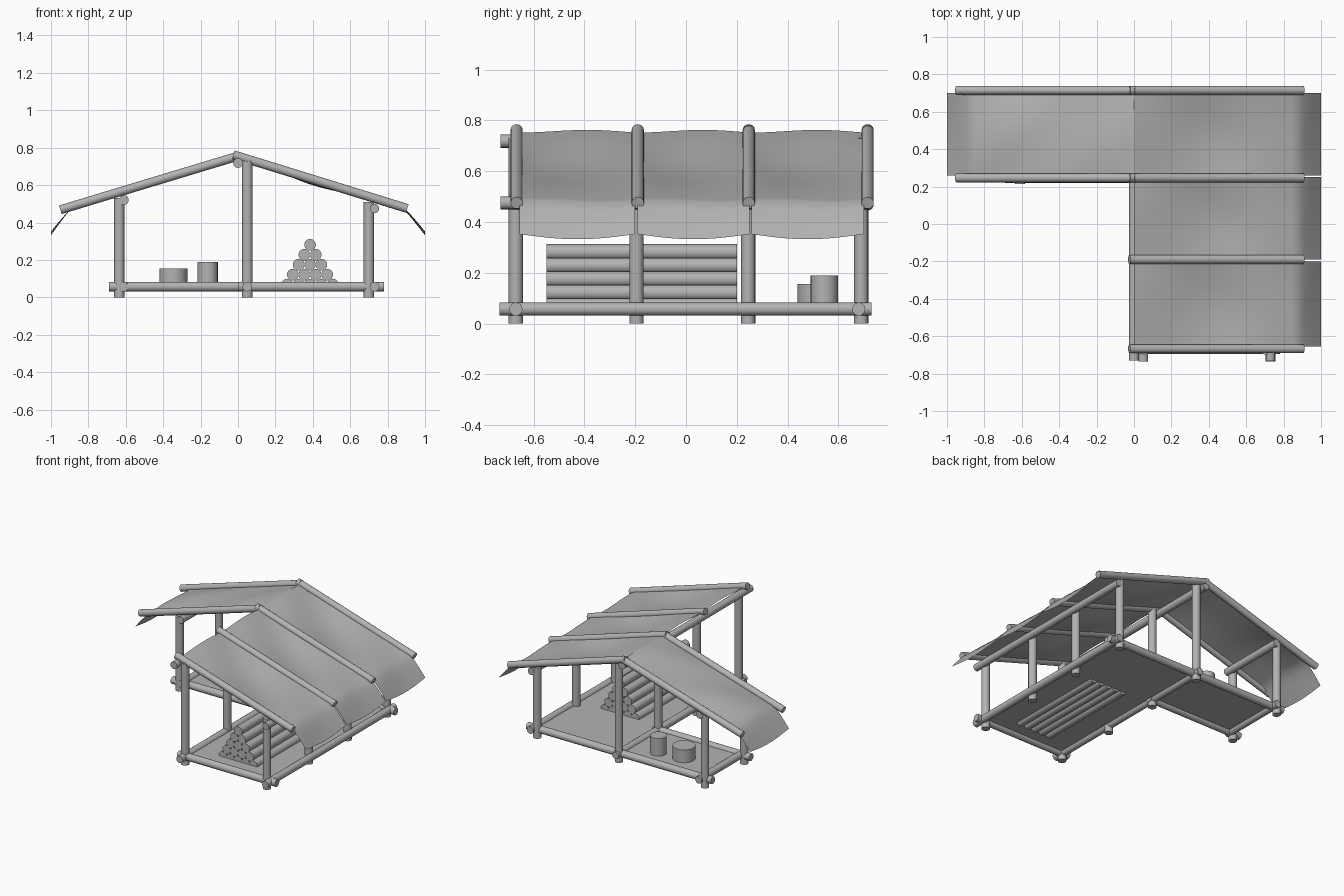
import bpy, bmesh, math
from mathutils import Vector

cube = bpy.data.objects.get("Cube")
if cube:
    bpy.data.objects.remove(cube)

grey = bpy.data.materials.new("plain_grey")
grey.use_nodes = True
colour = (0.45, 0.45, 0.45, 1)
grey.diffuse_color = colour
grey.node_tree.nodes["Principled BSDF"].inputs["Base Color"].default_value = colour


def finish(name, bm, angle=40):
    mesh = bpy.data.meshes.new(name)
    bm.to_mesh(mesh)
    bm.free()
    mesh.materials.append(grey)
    obj = bpy.data.objects.new(name, mesh)
    bpy.context.collection.objects.link(obj)
    bpy.ops.object.select_all(action='DESELECT')
    obj.select_set(True)
    bpy.context.view_layer.objects.active = obj
    bpy.ops.object.shade_smooth_by_angle(angle=math.radians(angle))
    return obj


def pole(name, start, end, radius=0.026, sides=16):
    """Round timber between two points."""
    a, b = Vector(start), Vector(end)
    bm = bmesh.new()
    bmesh.ops.create_cone(bm, cap_ends=True, segments=sides, radius1=radius,
                          radius2=radius, depth=(b - a).length)
    turn = (b - a).to_track_quat('Z', 'Y').to_matrix().to_4x4()
    bm.transform(turn)
    bmesh.ops.translate(bm, verts=bm.verts, vec=(a + b) / 2)
    return finish(name, bm)


FRONT, MID_FRONT, MID_BACK, BACK = -0.67, -0.195, 0.245, 0.69
LEFT, MIDDLE, RIGHT = 0.70, 0.05, -0.635

# Upright posts
for y in (FRONT, MID_FRONT, MID_BACK, BACK):
    pole("left_post", (LEFT, y, 0), (LEFT, y, 0.51), 0.028)
    pole("middle_post", (MIDDLE, y, 0), (MIDDLE, y, 0.73), 0.028)
for y in (MID_BACK, BACK):
    pole("right_post", (RIGHT, y, 0), (RIGHT, y, 0.53), 0.027)

# Floor beams
Z = 0.057
pole("front_floor_beam", (0, FRONT, Z), (0.78, FRONT, Z))
pole("back_floor_beam", (-0.69, 0.68, Z), (0.78, 0.68, Z))
pole("wing_floor_beam", (-0.69, MID_BACK, Z), (0.08, MID_BACK, Z))
pole("left_floor_beam", (0.73, -0.735, Z), (0.73, 0.73, Z))
pole("middle_floor_beam", (MIDDLE, -0.735, Z), (MIDDLE, 0.73, Z))
pole("right_floor_beam", (-0.61, 0.22, Z), (-0.61, 0.73, Z))

# Ridge and eave beams
pole("ridge_beam", (0, -0.73, 0.718), (0, 0.73, 0.718))
pole("left_eave_beam", (0.73, -0.73, 0.475), (0.73, 0.72, 0.475), 0.025)
pole("right_eave_beam", (-0.61, 0.215, 0.52), (-0.61, 0.72, 0.52), 0.026)

# Rafters over the roof cloth
for y in (-0.667, -0.19, 0.247, 0.715):
    pole("left_rafter", (-0.025, y, 0.762), (0.905, y, 0.475), 0.024)
for y in (0.247, 0.715):
    pole("right_rafter", (0.01, y, 0.758), (-0.95, y, 0.468), 0.024)

# L-shaped floor
bm = bmesh.new()
outline = [(MIDDLE, FRONT), (0.72, FRONT), (0.72, BACK), (RIGHT, BACK),
           (RIGHT, MID_BACK), (MIDDLE, MID_BACK)]
floor = bm.faces.new([bm.verts.new((x, y, 0.055)) for x, y in outline])
ext = bmesh.ops.extrude_face_region(bm, geom=[floor])
top = [v for v in ext["geom"] if isinstance(v, bmesh.types.BMVert)]
bmesh.ops.translate(bm, verts=top, vec=(0, 0, 0.008))
bmesh.ops.recalc_face_normals(bm, faces=bm.faces)
finish("floor", bm)


def cloth(name, side, y0, y1, sag):
    """Draped roof sheet from the ridge to a hanging hem."""
    nu, nv = 32, 12
    bm = bmesh.new()
    rows = []
    for i in range(nu + 1):
        u = i / nu
        row = []
        for j in range(nv + 1):
            v = j / nv
            belly = math.sin(math.pi * v)
            z = 0.752 - 0.305 * u
            hang = max(0, (u - 0.88) / 0.12)
            z -= 0.095 * hang ** 1.2 + 0.02 * belly * hang
            z += belly * math.sin(math.pi * u) * sag
            z += 0.012 * belly * math.sin(3 * math.pi * u + 2 * v) * (1 - hang)
            row.append(bm.verts.new((side * u, y0 + (y1 - y0) * v, z)))
        rows.append(row)
    for r, s in zip(rows, rows[1:]):
        for j in range(nv):
            quad = [r[j], s[j], s[j + 1], r[j + 1]]
            bm.faces.new(quad if side > 0 else quad[::-1])
    finish(name, bm, 60)


for y0, y1 in ((-0.655, -0.2), (-0.19, 0.25), (0.258, 0.7)):
    cloth("left_roof_cloth", 1, y0, y1, -0.02)
cloth("right_roof_cloth", -1, 0.258, 0.7, 0.018)

# Stacked firewood
for row in range(5):
    count = 5 - row
    for k in range(count):
        x = 0.385 + (k - (count - 1) / 2) * 0.061
        z = 0.068 + row * 0.0532
        pole("firewood_log", (x, -0.55, z), (x, 0.2, z), 0.0315, 14)

# Tubs on the wing floor
pole("wide_tub", (-0.345, 0.515, 0.056), (-0.345, 0.515, 0.155), 0.075, 24)
pole("tall_tub", (-0.162, 0.545, 0.056), (-0.162, 0.545, 0.19), 0.054, 24)
